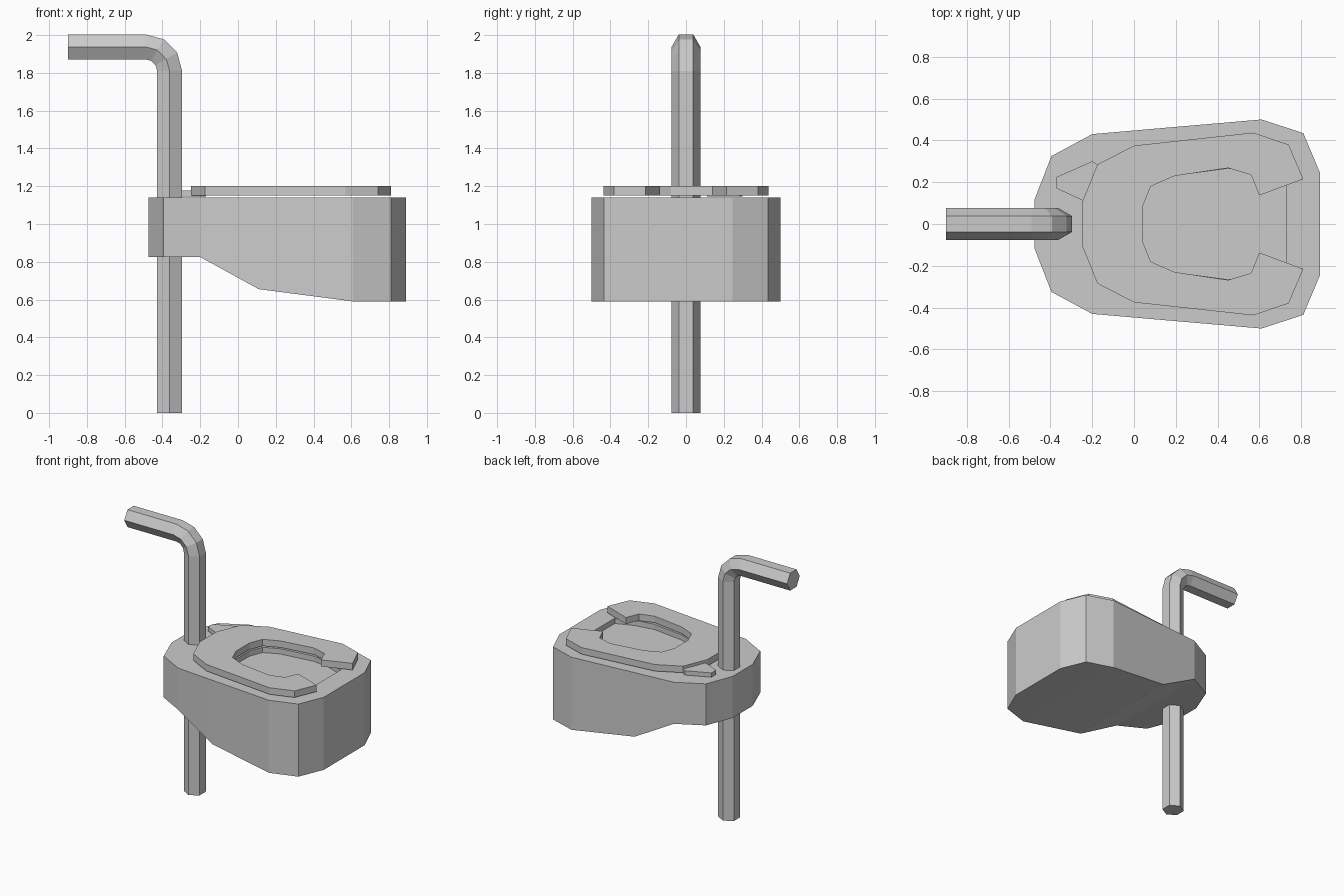
import bpy, bmesh
from math import sin, cos, radians

if "Cube" in bpy.data.objects:
    bpy.data.objects.remove(bpy.data.objects["Cube"])


def finish(name, bm):
    bmesh.ops.recalc_face_normals(bm, faces=bm.faces)
    mesh = bpy.data.meshes.new(name)
    bm.to_mesh(mesh)
    bm.free()
    obj = bpy.data.objects.new(name, mesh)
    bpy.context.collection.objects.link(obj)
    return obj


def flipped(points):
    return [(x, -y) for x, y in reversed(points)]


def prism(name, outline, z0, z1):
    bm = bmesh.new()
    face = bm.faces.new([bm.verts.new((x, y, z0)) for x, y in outline])
    top = bm.faces.new([bm.verts.new((x, y, z1)) for x, y in outline])
    n = len(outline)
    a, b = list(face.verts), list(top.verts)
    for i in range(n):
        j = (i + 1) % n
        bm.faces.new((a[i], a[j], b[j], b[i]))
    return finish(name, bm)


# Body: faceted outline, flat top, underside stepping down to the right
stations = [(-.475, .12, .825), (-.395, .325, .825), (-.2, .43, .825),
            (.11, .457, .655), (.61, .5, .59), (.81, .435, .59), (.89, .245, .59)]
bm = bmesh.new()
rings = [[bm.verts.new(p) for p in ((x, y, z), (x, y, 1.14), (x, -y, 1.14), (x, -y, z))]
         for x, y, z in stations]
for a, b in zip(rings, rings[1:]):
    for i in (0, 2, 3):
        j = (i + 1) % 4
        bm.faces.new((a[i], a[j], b[j], b[i]))
bm.faces.new(rings[0])
bm.faces.new(rings[-1])
bm.faces.new([r[1] for r in rings] + [r[2] for r in reversed(rings)])
body = finish("body", bm)

# Shallow recess in the top of the body
recess = [(.04, .08), (.08, .18), (.19, .23), (.45, .265), (.6, .24), (.73, .19)]
cutter = prism("recess_cutter", recess + flipped(recess), 1.10, 1.3)
cutter.hide_render = True
cutter.hide_viewport = True
cut = body.modifiers.new("recess", "BOOLEAN")
cut.operation = "DIFFERENCE"
cut.solver = "EXACT"
cut.object = cutter

# Open-fronted ring lying just above the body
outer = [(.6, .137), (.81, .215), (.74, .38), (.57, .437), (0, .375), (-.175, .285), (-.25, .1)]
inner = [(.04, .08), (.08, .18), (.195, .23), (.45, .268), (.56, .235)]
prism("top_ring", outer + flipped(outer) + flipped(inner) + inner, 1.15, 1.2)

# Small hinge tab behind the ring
prism("hinge_tab", [(-.37, .225), (-.2, .3), (-.17, .28), (-.24, .11), (-.37, .17)], 1.145, 1.178)

# Bent hexagonal rod: path points (x, z, angle) swept by the cross-section
path = [(-.362, 0, 0)]
path += [(-.49 + .128 * cos(radians(t)), 1.81 + .128 * sin(radians(t)), t) for t in (0, 30, 60, 90)]
path.append((-.9, 1.938, 90))
hexagon = [(.066, .038), (0, .076), (-.066, .038), (-.066, -.038), (0, -.076), (.066, -.038)]
bm = bmesh.new()
loops = [[bm.verts.new((x + r * cos(radians(t)), y, z + r * sin(radians(t)))) for r, y in hexagon]
         for x, z, t in path]
for a, b in zip(loops, loops[1:]):
    for i in range(6):
        j = (i + 1) % 6
        bm.faces.new((a[i], a[j], b[j], b[i]))
bm.faces.new(loops[0])
bm.faces.new(loops[-1])
finish("bent_rod", bm)
